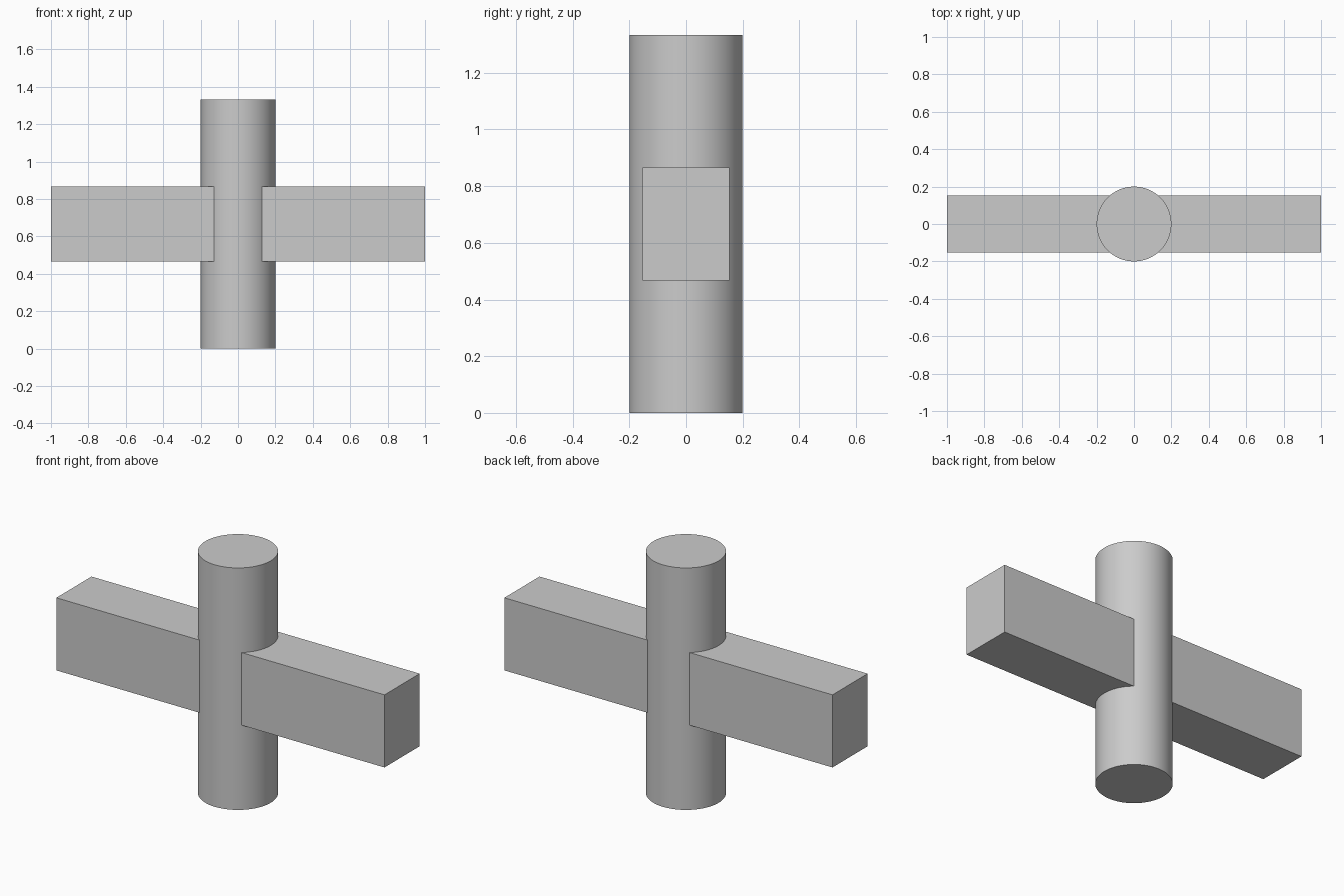
import bpy
from math import radians

default_cube = bpy.data.objects.get("Cube")
if default_cube:
    bpy.data.objects.remove(default_cube, do_unlink=True)

HEIGHT = 1.333
RADIUS = 0.2
BEAM_SIZE = (2.0, 0.306, 0.4)

# One plain grey for the whole model
grey = bpy.data.materials.new("light_grey")
grey.use_nodes = True
colour = (0.6, 0.6, 0.6, 1.0)
grey.diffuse_color = colour
grey.node_tree.nodes["Principled BSDF"].inputs["Base Color"].default_value = colour


def finish(name):
    part = bpy.context.object
    part.name = name
    part.data.name = name
    part.data.materials.append(grey)
    return part


# Upright round column
bpy.ops.mesh.primitive_cylinder_add(
    vertices=96, radius=RADIUS, depth=HEIGHT, location=(0, 0, HEIGHT / 2))
finish("column")
bpy.ops.object.shade_smooth_by_angle(angle=radians(30))

# Rectangular beam passing through the middle of the column
bpy.ops.mesh.primitive_cube_add(size=1, location=(0, 0, HEIGHT / 2))
beam = finish("cross_beam")
beam.scale = BEAM_SIZE
bpy.ops.object.transform_apply(location=False, rotation=False, scale=True)
